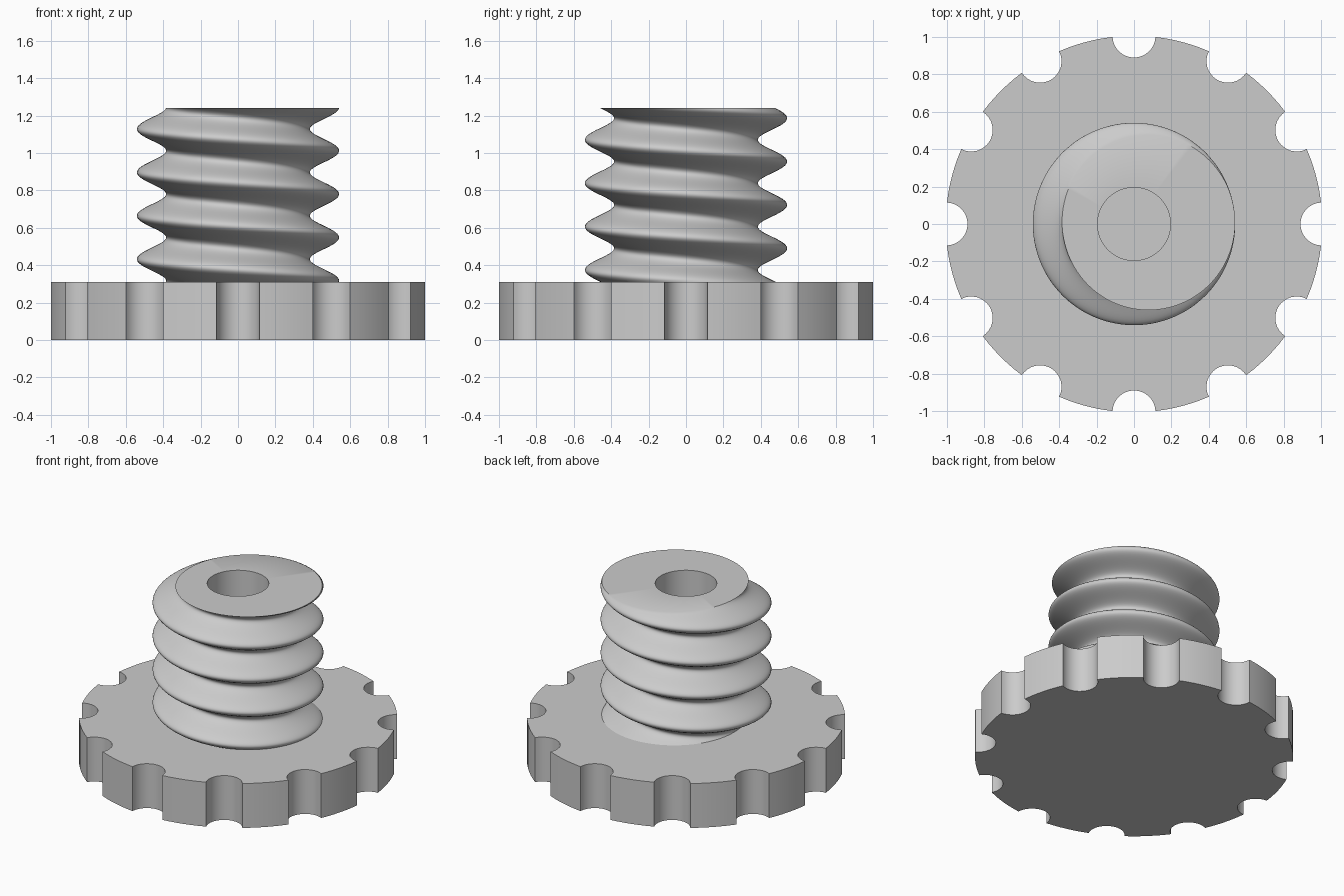
import bpy, bmesh, math
from math import cos, sin, pi, radians

cube = bpy.data.objects.get("Cube")
if cube:
    bpy.data.objects.remove(cube)

BASE_H, TOP = 0.31, 1.24
RIM, NOTCHES, NOTCH_AT, NOTCH_R = 1.0066, 12, 1.005, 0.115
PITCH, MEAN_R, AMP, BORE_R = 0.232, 0.4625, 0.0785, 0.195
CREST_Z = 0.78                      # height of one thread crest at +x

grey = bpy.data.materials.new("light grey")
grey.use_nodes = True
colour = (0.6, 0.6, 0.6, 1)
grey.diffuse_color = colour
grey.node_tree.nodes["Principled BSDF"].inputs["Base Color"].default_value = colour


def finish(bm, name):
    bmesh.ops.recalc_face_normals(bm, faces=bm.faces)
    mesh = bpy.data.meshes.new(name)
    bm.to_mesh(mesh)
    bm.free()
    mesh.materials.append(grey)
    ob = bpy.data.objects.new(name, mesh)
    bpy.context.collection.objects.link(ob)
    bpy.ops.object.select_all(action='DESELECT')
    ob.select_set(True)
    bpy.context.view_layer.objects.active = ob
    bpy.ops.object.shade_smooth_by_angle(angle=radians(35))
    return ob


def bridge(bm, low, high):
    n = len(low)
    for i in range(n):
        j = (i + 1) % n
        bm.faces.new((low[i], low[j], high[j], high[i]))


# Grip wheel: round plate with finger notches around the rim
outline = []
step = 2 * pi / NOTCHES
half = 2 * math.asin(NOTCH_R / (2 * RIM))       # half the notch opening
reach = math.acos((RIM * cos(half) - NOTCH_AT) / NOTCH_R)
for k in range(NOTCHES):
    a = k * step
    for i in range(17):                          # notch arc
        t = -reach - (2 * pi - 2 * reach) * i / 16
        u, v = NOTCH_AT + NOTCH_R * cos(t), NOTCH_R * sin(t)
        outline.append((u * cos(a) - v * sin(a), u * sin(a) + v * cos(a)))
    for i in range(1, 6):                        # rim arc to the next notch
        t = a + half + (step - 2 * half) * i / 6
        outline.append((RIM * cos(t), RIM * sin(t)))
bm = bmesh.new()
low = [bm.verts.new((x, y, 0)) for x, y in outline]
high = [bm.verts.new((x, y, BASE_H)) for x, y in outline]
bridge(bm, low, high)
bm.faces.new(low[::-1])
bm.faces.new(high)
finish(bm, "grip_wheel")

# Threaded stem: left-hand rounded thread with a central bore
SEG, ROWS = 128, 112
angles = [2 * pi * i / SEG for i in range(SEG)]


def ring(bm, z, radius):
    return [bm.verts.new((radius(a, z) * cos(a), radius(a, z) * sin(a), z)) for a in angles]


def thread(a, z):
    return MEAN_R + AMP * cos(2 * pi * (z - CREST_Z) / PITCH + a)


def bore(a, z):
    return BORE_R


bm = bmesh.new()
rings = [ring(bm, BASE_H + (TOP - BASE_H) * i / ROWS, thread) for i in range(ROWS + 1)]
rings += [ring(bm, TOP, bore), ring(bm, BASE_H, bore)]
for a, b in zip(rings, rings[1:]):
    bridge(bm, a, b)
bridge(bm, rings[-1], rings[0])
finish(bm, "threaded_stem")
